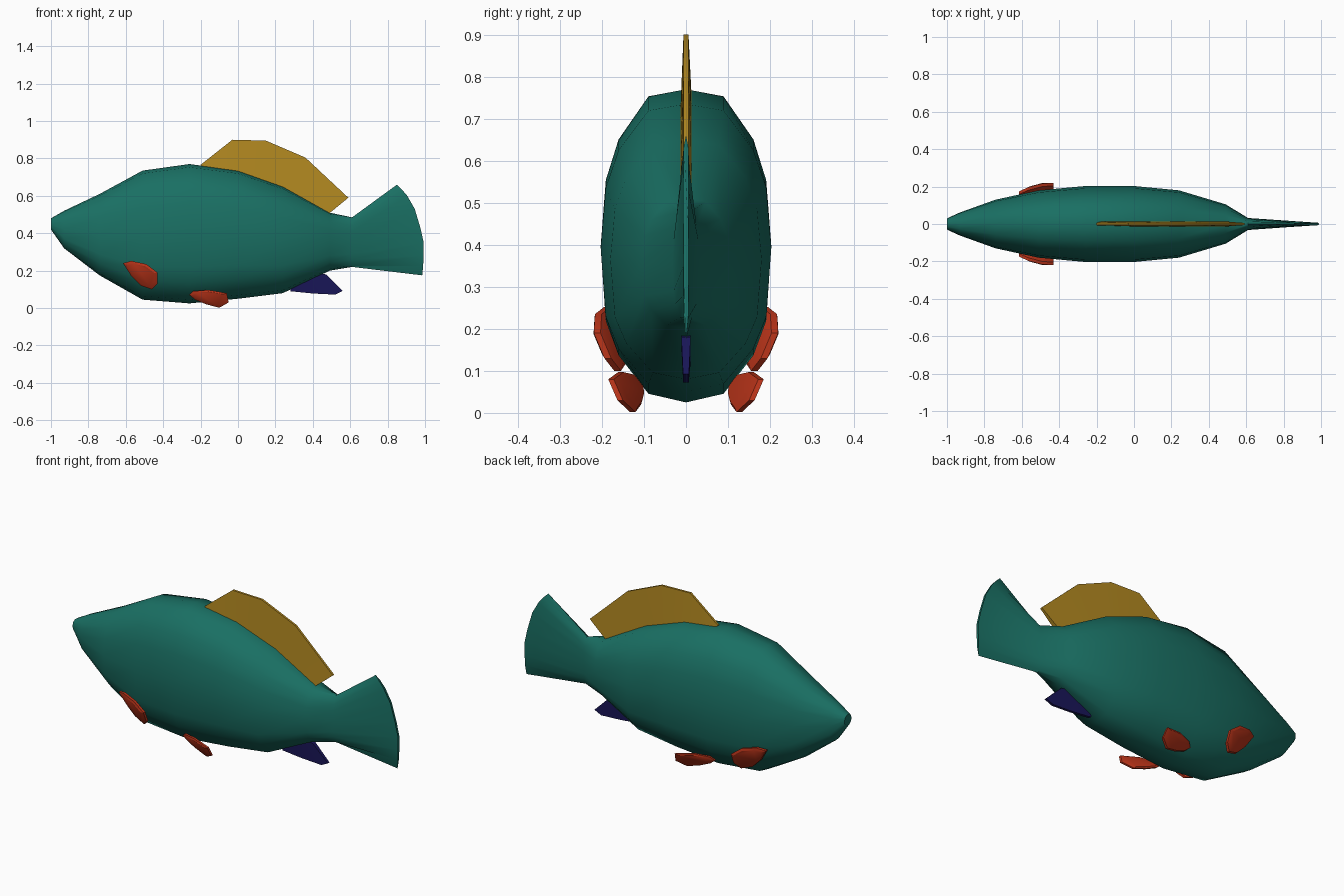
import bpy, bmesh, math

if "Cube" in bpy.data.objects:
    bpy.data.objects.remove(bpy.data.objects["Cube"])

def material(name, rgb):
    m = bpy.data.materials.new(name)
    m.diffuse_color = (*rgb, 1)
    m.use_nodes = True
    m.node_tree.nodes["Principled BSDF"].inputs["Base Color"].default_value = m.diffuse_color
    return m

TEAL = material("teal", (0.01, 0.16, 0.125))
GOLD = material("gold", (0.45, 0.25, 0.015))
RED = material("red", (0.5, 0.035, 0.01))
NAVY = material("navy", (0.01, 0.008, 0.1))

def loft(name, rings, mat, angle):
    """Skin equal-length vertex rings and cap both ends."""
    bm = bmesh.new()
    rows = [[bm.verts.new(p) for p in r] for r in rings]
    n = len(rows[0])
    for a, b in zip(rows, rows[1:]):
        for i in range(n):
            j = (i + 1) % n
            bm.faces.new((a[i], a[j], b[j], b[i]))
    bm.faces.new(rows[0])
    bm.faces.new(rows[-1])
    bmesh.ops.recalc_face_normals(bm, faces=bm.faces)
    me = bpy.data.meshes.new(name)
    bm.to_mesh(me)
    bm.free()
    me.materials.append(mat)
    ob = bpy.data.objects.new(name, me)
    bpy.context.collection.objects.link(ob)
    bpy.context.view_layer.objects.active = ob
    ob.select_set(True)
    bpy.ops.object.shade_smooth_by_angle(angle=math.radians(angle))
    ob.select_set(False)
    return ob

# Body: one cross-section scaled along the length
section = [(0, 1), (.44, .955), (.79, .68), (.94, .42), (1, 0),
           (.94, -.48), (.79, -.7), (.44, -.945), (0, -1)]

def both_sides(half):
    return half + [(x, -y, z) for x, y, z in half[-2:0:-1]]

stations = [  # x, bottom, top, half width
    (-1.0, .42, .48, .03), (-.93, .32, .52, .062), (-.74, .175, .61, .13),
    (-.51, .045, .735, .18), (-.26, .025, .77, .203), (0, .05, .735, .203),
    (.24, .08, .65, .18), (.49, .2, .51, .105), (.61, .22, .485, .032)]
rings = []
for x, b, t, w in stations:
    c, h = (b + t) / 2, (t - b) / 2
    rings.append(both_sides([(x, w * u, c + h * v) for u, v in section]))

# Tail fan: the last ring follows the curved trailing edge
trail = [(.85, .66), (.875, .635), (.905, .6), (.945, .53), (.975, .43),
         (.993, .35), (.992, .28), (.99, .225), (.985, .175)]
rings.append(both_sides([(x, .006 * min(1, u * 2), z)
                         for (x, z), (u, v) in zip(trail, section)]))
loft("body_and_tail", rings, TEAL, 50)

# Median fins: thin plates tapering from root to edge
def plate_fin(name, root, edge, mat, w_root, w_edge):
    strips = []
    for (rx, rz), (ex, ez) in zip(root, edge):
        strips.append([(rx, -w_root, rz), (rx, w_root, rz),
                       (ex, w_edge, ez), (ex, -w_edge, ez)])
    return loft(name, strips, mat, 30)

plate_fin("dorsal_fin",
          [(-.19, .74), (0, .7), (.14, .66), (.3, .59), (.48, .5)],
          [(-.2, .766), (-.03, .9), (.15, .895), (.36, .805), (.59, .59)],
          GOLD, .014, .006)
plate_fin("anal_fin",
          [(.28, .12), (.36, .15), (.42, .19), (.47, .18)],
          [(.28, .09), (.4, .078), (.52, .072), (.56, .092)],
          NAVY, .011, .007)

# Paired fins: bevelled slabs lying on a tilted plane y = y0 + a*dx + b*dz
def paired_fin(name, outline, y0, a, b, thick, mat):
    cx = sum(p[0] for p in outline) / len(outline)
    cz = sum(p[1] for p in outline) / len(outline)
    for side, s in (("left", 1), ("right", -1)):
        layers = []
        for off, k in ((-1, .78), (-.5, 1), (.5, 1), (1, .78)):
            ring = []
            for x, z in outline:
                dx, dz = (x - cx) * k, (z - cz) * k
                y = y0 + a * dx + b * dz + off * thick
                ring.append((cx + dx, s * y, cz + dz))
            layers.append(ring)
        loft(f"{name}_{side}", layers, mat, 25)

paired_fin("pectoral_fin",
           [(-.615, .24), (-.57, .252), (-.49, .235), (-.43, .19),
            (-.43, .13), (-.46, .1), (-.52, .12), (-.57, .17)],
           .178, .36, .42, .016, RED)
paired_fin("pelvic_fin",
           [(-.26, .07), (-.24, .09), (-.16, .097), (-.06, .08),
            (-.05, .03), (-.1, .002), (-.17, .02), (-.23, .045)],
           .134, .32, .5, .013, RED)
